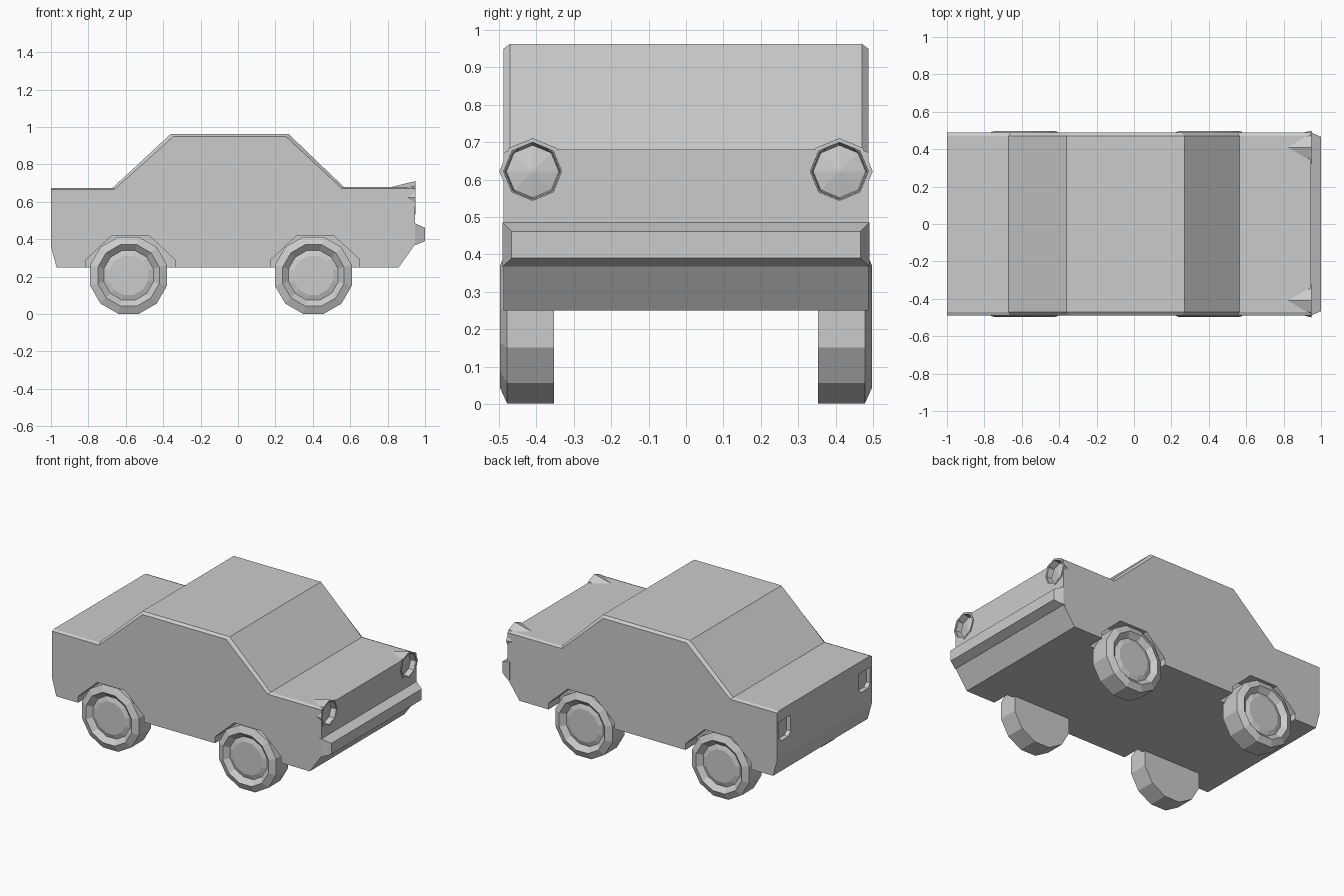
import bpy, bmesh, math
from mathutils import Vector

if "Cube" in bpy.data.objects:
    bpy.data.objects.remove(bpy.data.objects["Cube"])


def make(name, verts, faces):
    me = bpy.data.meshes.new(name)
    bm = bmesh.new()
    vs = [bm.verts.new(v) for v in verts]
    for f in faces:
        bm.faces.new([vs[i] for i in f])
    bmesh.ops.recalc_face_normals(bm, faces=bm.faces)
    bm.to_mesh(me)
    bm.free()
    ob = bpy.data.objects.new(name, me)
    bpy.context.collection.objects.link(ob)
    return ob


def loft(name, rings):
    """Skin a list of equal-length closed rings and cap both ends."""
    n = len(rings[0])
    faces = [(k * n + i, k * n + (i + 1) % n, (k + 1) * n + (i + 1) % n, (k + 1) * n + i)
             for k in range(len(rings) - 1) for i in range(n)]
    faces += [tuple(range(n)), tuple(range((len(rings) - 1) * n, len(rings) * n))]
    return make(name, [v for r in rings for v in r], faces)


def turned(name, center, axis, profile, n, phase=0.0, stretch=1.0):
    """Revolve (radius, offset) pairs about the x or y axis."""
    c = Vector(center)
    rings = []
    for r, d in profile:
        ring = []
        for i in range(n):
            a = 2 * math.pi * i / n + phase
            u, w = r * math.cos(a) * stretch, r * math.sin(a)
            ring.append(c + Vector((u, d, w) if axis == 'y' else (d, u, w)))
        rings.append(ring)
    return loft(name, rings)


def cut(target, cutter):
    mod = target.modifiers.new("cut", 'BOOLEAN')
    mod.operation = 'DIFFERENCE'
    mod.solver = 'EXACT'
    mod.object = cutter
    bpy.context.view_layer.objects.active = target
    bpy.ops.object.modifier_apply(modifier=mod.name)
    bpy.data.objects.remove(cutter)


# Body shell: side profile with a thin chamfer along the upper edges
lower = [(-1, 0.36), (-0.97, 0.25), (0.86, 0.25), (0.945, 0.37)]
upper = [(0.945, 0.68), (0.565, 0.68), (0.27, 0.963), (-0.36, 0.963), (-0.67, 0.675), (-1, 0.675)]
upper_side = [(0.945, 0.672), (0.555, 0.672), (0.255, 0.95), (-0.345, 0.95), (-0.66, 0.667), (-1, 0.667)]
body = loft("body", [[(x, y, z) for x, z in lower + top] for y, top in
                     [(-0.488, upper_side), (-0.47, upper), (0.47, upper), (0.488, upper_side)]])

WHEELS_X = (-0.585, 0.403)
LAMP_Y, LAMP_Z = 0.41, 0.622

for s in (-1, 1):
    # Wheel wells
    for x in WHEELS_X:
        cut(body, turned("well_cutter", (x + 0.01, 0, 0.2), 'y',
                         [(0.238, s * 0.37), (0.238, s * 0.6)], 8, math.pi / 8, 1.08))
    # Headlight sockets
    cut(body, turned("lamp_cutter", (0, s * LAMP_Y, LAMP_Z), 'x',
                     [(0.07, 0.895), (0.078, 1.0)], 8, math.pi / 8 * 4))
    # Rear lamp recesses
    cut(body, loft("tail_cutter", [[(x, s * LAMP_Y + dy * k, 0.54 + dz * k) for dy, dz in
                                    [(-0.07, -0.05), (-0.04, -0.08), (0.04, -0.08), (0.07, -0.05),
                                     (0.07, 0.07), (-0.07, 0.07)]]
                                   for x, k in [(-1.05, 1.0), (-0.975, 0.8)]]))

for s, side in ((-1, "right"), (1, "left")):
    # Wheels with a recessed rim and raised hub
    for x, end in zip(WHEELS_X, ("rear", "front")):
        tyre = [(0.213, 0.353), (0.213, 0.478), (0.17, 0.497), (0.137, 0.468), (0.108, 0.478)]
        turned(f"{end}_{side}_wheel", (x, 0, 0.207), 'y',
               [(r, s * d) for r, d in tyre], 12, math.pi / 12)
    # Headlight housings tapering back into the bonnet
    turned(f"{side}_headlight", (0, s * LAMP_Y, LAMP_Z), 'x',
           [(0.045, 0.77), (0.089, 0.949), (0.078, 0.949), (0.07, 0.91), (0.005, 0.922)],
           8, math.pi / 2)

# Front bumper
loft("front_bumper", [[(x, -y, z0), (x, y, z0), (x, y, z1), (x, -y, z1)] for x, y, z0, z1 in
                      [(0.93, 0.49, 0.368, 0.485), (0.947, 0.49, 0.368, 0.485),
                       (1.0, 0.466, 0.39, 0.461)]])
